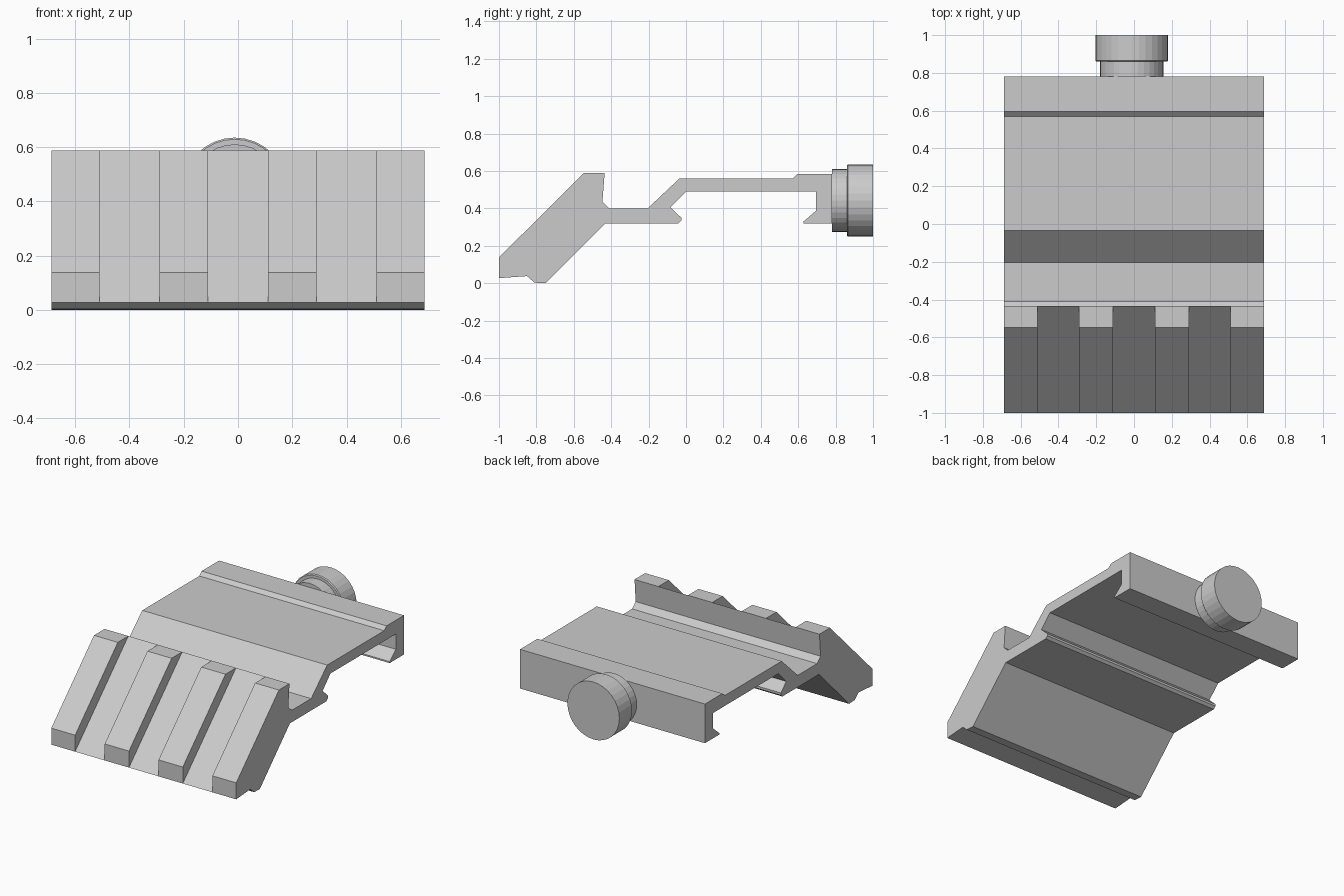
import bpy, bmesh, math
from mathutils import Matrix

if "Cube" in bpy.data.objects:
    bpy.data.objects.remove(bpy.data.objects["Cube"])

HALF = 0.687  # half width along x


def finish(name, bm):
    bmesh.ops.remove_doubles(bm, verts=bm.verts, dist=1e-4)
    bmesh.ops.dissolve_limit(bm, angle_limit=0.002, verts=bm.verts, edges=bm.edges)
    bmesh.ops.recalc_face_normals(bm, faces=bm.faces)
    me = bpy.data.meshes.new(name)
    bm.to_mesh(me)
    bm.free()
    ob = bpy.data.objects.new(name, me)
    bpy.context.collection.objects.link(ob)
    return ob


def face(bm, pts):
    bm.faces.new([bm.verts.new(p) for p in pts])


def strip(bm, pts, x0, x1):
    """Walls swept along x under an open chain of (y, z) points."""
    for (a, b), (c, d) in zip(pts, pts[1:]):
        face(bm, [(x0, a, b), (x1, a, b), (x1, c, d), (x0, c, d)])


# Angled rail: tooth outline on the sloped face, and the rest of the section
tooth = [(-1, 0.027), (-1, 0.138), (-0.547, 0.588), (-0.435, 0.588)]
body = [(-0.435, 0.588), (-0.447, 0.435), (-0.41, 0.4), (-0.205, 0.4),
        (-0.035, 0.56), (0.57, 0.56), (0.595, 0.583), (0.67, 0.583),
        (0.635, 0.547), (0.695, 0.49), (0.0, 0.49), (-0.083, 0.405),
        (-0.025, 0.35), (-0.025, 0.335), (-0.042, 0.32), (-0.43, 0.32),
        (-0.75, 0.0), (-0.81, 0.003), (-0.85, 0.038), (-1, 0.027)]
xs = [-HALF, -0.51, -0.29, -0.11, 0.11, 0.29, 0.51, HALF]

bm = bmesh.new()
for i, (x0, x1) in enumerate(zip(xs, xs[1:])):
    strip(bm, body, x0, x1)
    strip(bm, tooth if i % 2 == 0 else [tooth[0], tooth[-1]], x0, x1)
for x in xs[1:-1]:                       # slot walls
    face(bm, [(x, y, z) for y, z in tooth])
for x in (-HALF, HALF):                  # end caps
    face(bm, [(x, y, z) for y, z in tooth + body[1:-1]])
finish("angled_rail", bm)

# Clamp jaw with the wedge that seats into the rail
jaw = [(0.67, 0.583), (0.78, 0.583), (0.78, 0.32), (0.628, 0.32), (0.628, 0.33),
       (0.695, 0.387), (0.695, 0.49), (0.635, 0.547)]
bm = bmesh.new()
strip(bm, jaw + jaw[:1], -HALF, HALF)
for x in (-HALF, HALF):
    face(bm, [(x, y, z) for y, z in jaw])
finish("clamp_jaw", bm)

# Thumb screw: stepped, turned profile of (radius, y)
N = 32
turned = [(0.168, 0.78), (0.168, 0.86), (0.187, 0.86), (0.193, 0.866), (0.193, 1.0)]
bm = bmesh.new()
rings = [[bm.verts.new((-0.012 + r * math.cos(2 * math.pi * k / N), y,
                        0.442 + r * math.sin(2 * math.pi * k / N)))
          for k in range(N)] for r, y in turned]
for a, b in zip(rings, rings[1:]):
    for k in range(N):
        bm.faces.new([a[k], a[k - 1], b[k - 1], b[k]])
bm.faces.new(rings[0])
bm.faces.new(rings[-1])
finish("thumb_screw", bm)
